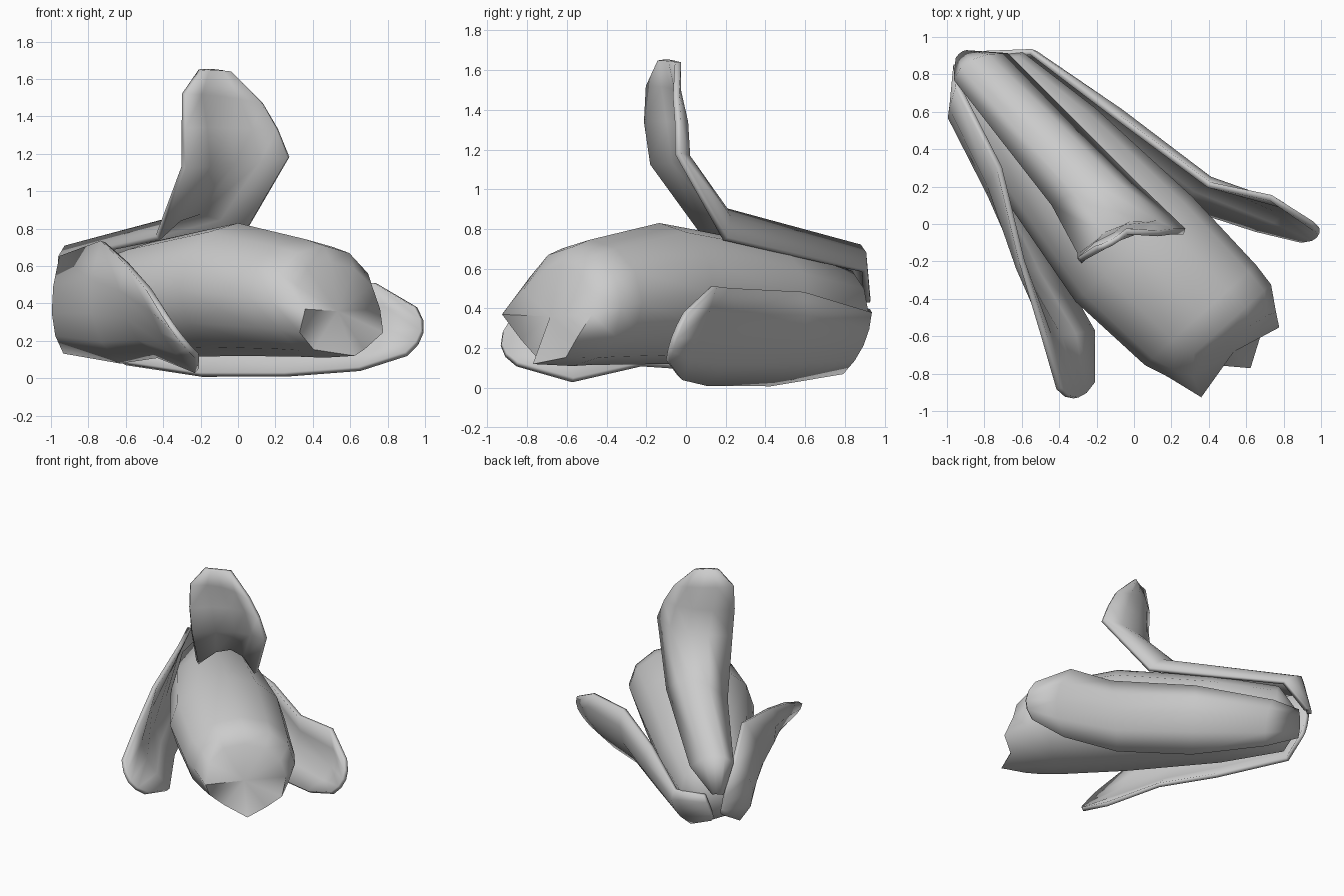
import bpy, bmesh
from math import sin, cos, radians
from mathutils import Vector

if "Cube" in bpy.data.objects:
    bpy.data.objects.remove(bpy.data.objects["Cube"])


def build(name, rings, closed, thickness, angle):
    """Loft rows of points into a thin shell, or a capped solid if closed."""
    bm = bmesh.new()
    rows = [[bm.verts.new(p) for p in ring] for ring in rings]
    n = len(rows[0])
    for a, b in zip(rows, rows[1:]):
        for i in range(n if closed else n - 1):
            j = (i + 1) % n
            bm.faces.new((a[i], a[j], b[j], b[i]))
    if closed:
        for row in (rows[0], rows[-1]):
            cap = bm.faces.new(row)
            bmesh.ops.poke(bm, faces=[cap])
    bmesh.ops.recalc_face_normals(bm, faces=bm.faces)
    me = bpy.data.meshes.new(name)
    bm.to_mesh(me)
    bm.free()
    ob = bpy.data.objects.new(name, me)
    bpy.context.collection.objects.link(ob)
    bpy.ops.object.select_all(action='DESELECT')
    ob.select_set(True)
    bpy.context.view_layer.objects.active = ob
    if thickness:
        mod = ob.modifiers.new("thickness", 'SOLIDIFY')
        mod.thickness = thickness
        mod.offset = 0
        bpy.ops.object.modifier_apply(modifier=mod.name)
    bpy.ops.object.shade_smooth_by_angle(angle=radians(angle))
    return ob


def petal(name, sections):
    """Each section is edge, middle, edge; bowed into five points."""
    rings = []
    for l, m, r in sections:
        l, m, r = Vector(l), Vector(m), Vector(r)
        c = 2 * m - (l + r) / 2
        rings.append([l * (1 - t) ** 2 + c * 2 * t * (1 - t) + r * t * t
                      for t in (0, .25, .5, .75, 1)])
    build(name, rings, False, 0.032, 100)


# Bell-shaped inner flower with a ragged, closed mouth
U, V = Vector((.667, -.745, 0)), Vector((.745, .667, 0))
FLAT = [0] * 12
MOUTH = [.06, .04, .02, 0, -.02, .02, .13, .04, .03, .19, .10, .13]
stations = [
    (-1.18, -.06, .36, .10, .10, FLAT),
    (-1.08, -.07, .38, .24, .24, FLAT),
    (-.60, -.08, .42, .34, .31, FLAT),
    (.10, -.09, .475, .42, .355, FLAT),
    (.60, -.06, .43, .40, .315, FLAT),
    (.73, -.04, .41, .37, .30, FLAT),
    (.80, -.05, .37, .30, .25, MOUTH),
]
rings = []
for u, vc, zc, rv, rz, ragged in stations:
    rings.append([U * (u + ragged[i]) + V * (vc + rv * cos(radians(30 * i)))
                  + Vector((0, 0, zc + rz * sin(radians(30 * i))))
                  for i in range(12)])
build("inner_bell", rings, True, 0, 65)

# Petal lying over the bell, then bending upright
petal("upright_petal", [
    ((-.94, .88, .43), (-.91, .91, .44), (-.88, .91, .43)),
    ((-.95, .77, .64), (-.86, .87, .71), (-.68, .90, .59)),
    ((-.43, .10, .75), (-.20, .20, .89), (.02, .20, .75)),
    ((-.29, -.17, 1.13), (-.02, .00, 1.15), (.27, -.04, 1.18)),
    ((-.29, -.20, 1.34), (-.05, -.02, 1.34), (.21, -.04, 1.33)),
    ((-.29, -.19, 1.52), (-.10, -.06, 1.51), (.13, -.05, 1.47)),
    ((-.20, -.13, 1.65), (-.12, -.10, 1.65), (-.04, -.04, 1.64)),
])

# Petal spreading to the right
petal("right_petal", [
    ((-.80, .91, .40), (-.83, .89, .30), (-.84, .86, .20)),
    ((-.55, .92, .38), (-.52, .88, .22), (-.60, .78, .08)),
    ((-.10, .58, .48), (-.08, .58, .25), (-.20, .42, .02)),
    ((.40, .21, .50), (.38, .23, .25), (.25, .10, .02)),
    ((.73, .14, .51), (.80, .06, .26), (.65, -.03, .05)),
    ((.95, .00, .38), (.985, -.06, .25), (.90, -.09, .13)),
])

# Petal spreading to the left
petal("left_petal", [
    ((-.95, .85, .50), (-.93, .85, .35), (-.90, .84, .25)),
    ((-.94, .73, .65), (-.98, .57, .35), (-.92, .65, .14)),
    ((-.72, .30, .73), (-.77, .16, .35), (-.62, .20, .09)),
    ((-.60, -.20, .62), (-.59, -.25, .33), (-.42, -.22, .12)),
    ((-.48, -.60, .48), (-.40, -.60, .25), (-.22, -.57, .04)),
    ((-.40, -.88, .35), (-.31, -.93, .22), (-.22, -.85, .12)),
])
